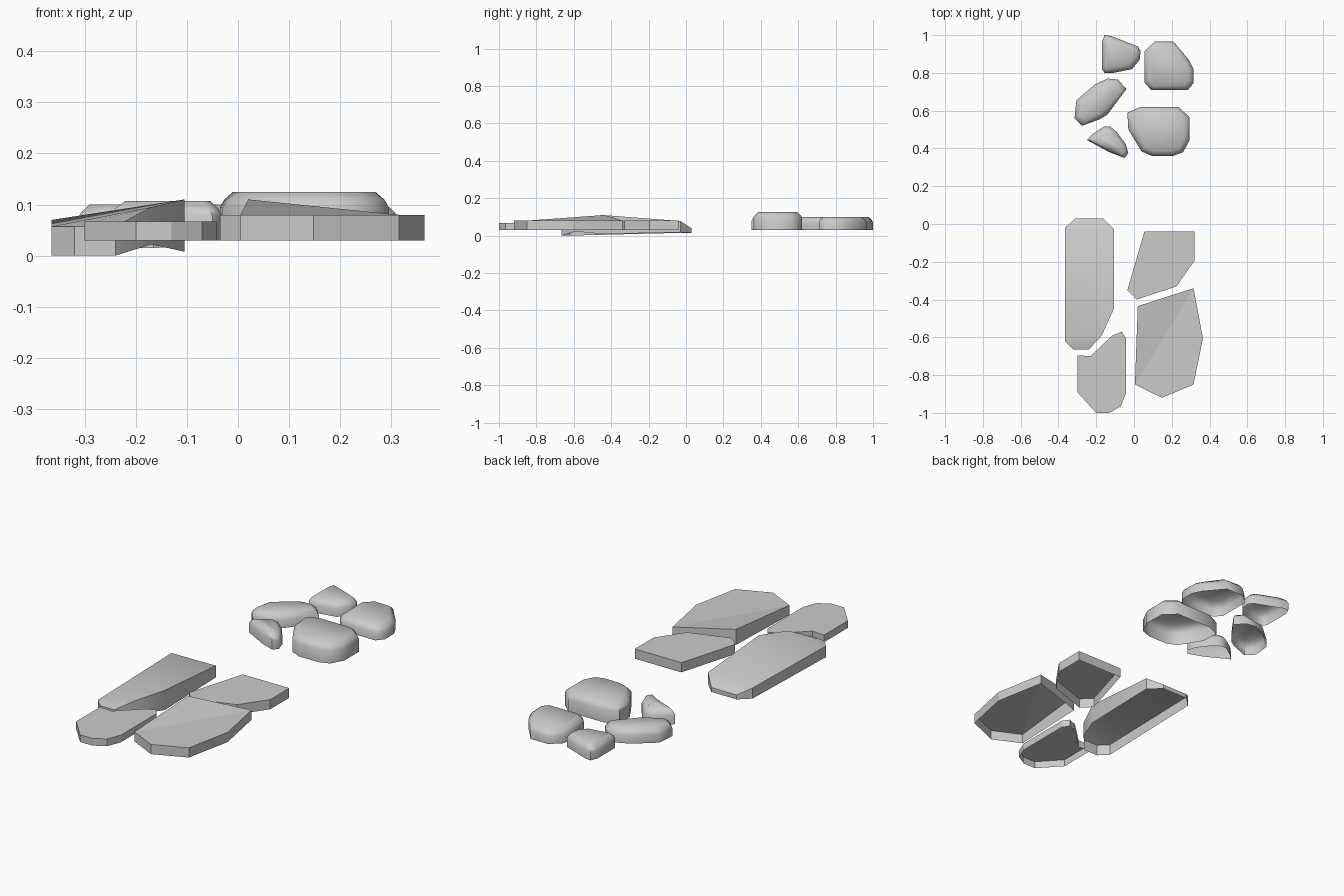
import bpy, bmesh, math
from mathutils import Vector

if "Cube" in bpy.data.objects:
    bpy.data.objects.remove(bpy.data.objects["Cube"])


def finish(bm, name, angle):
    bmesh.ops.recalc_face_normals(bm, faces=bm.faces)
    # open shells: make sure the tops face upwards
    if max(bm.faces, key=lambda f: f.calc_center_median().z).normal.z < 0:
        bmesh.ops.reverse_faces(bm, faces=bm.faces)
    me = bpy.data.meshes.new(name)
    bm.to_mesh(me)
    bm.free()
    ob = bpy.data.objects.new(name, me)
    bpy.context.collection.objects.link(ob)
    bpy.ops.object.select_all(action='DESELECT')
    ob.select_set(True)
    bpy.context.view_layer.objects.active = ob
    if angle:
        bpy.ops.object.shade_smooth_by_angle(angle=math.radians(angle))


def shell(name, rings, tops=None, angle=0):
    """Bridge stacked rings of points, cap the top, leave the bottom open."""
    bm = bmesh.new()
    rows = [[bm.verts.new(p) for p in r] for r in rings]
    n = len(rows[0])
    for a, b in zip(rows, rows[1:]):
        for i in range(n):
            j = (i + 1) % n
            bm.faces.new((a[i], a[j], b[j], b[i]))
    for idx in tops or [range(n)]:
        bm.faces.new([rows[-1][i] for i in idx])
    finish(bm, name, angle)


def slab(name, pts, low, high, tops=None, angle=0):
    n = len(pts)
    low = low if isinstance(low, list) else [low] * n
    high = high if isinstance(high, list) else [high] * n
    shell(name, [[(x, y, z) for (x, y), z in zip(pts, h)] for h in (low, high)], tops, angle)


def pebble(name, pts, high, inset=0.03):
    c = sum((Vector(p) for p in pts), Vector((0, 0))) / len(pts)
    rings = []
    for d, z in ((0, 0.03), (0, high - 0.03), (inset * 0.33, high - 0.015), (inset, high)):
        ring = []
        for p in pts:
            v = Vector(p)
            v += (c - v).normalized() * d
            ring.append((v.x, v.y, z))
        rings.append(ring)
    shell(name, rings, angle=60)


# flat paving slabs at the front
slab("long_tilted_slab",
     [(-.31, .03), (-.165, .03), (-.105, -.03), (-.105, -.445), (-.17, -.59),
      (-.24, -.665), (-.32, -.665), (-.365, -.62), (-.365, -.02)],
     [.015, .015, .018, .008, .022, 0, 0, 0, .015],
     [.038, .038, .078, .11, .095, .057, .057, .057, .07],
     [(0, 1, 2, 8), (2, 3, 8), (3, 7, 8), (3, 4, 7), (4, 5, 6, 7)], 35)
slab("small_right_slab",
     [(.055, -.04), (.32, -.04), (.32, -.195), (.225, -.33), (.015, -.4), (-.035, -.35)],
     .03, .08)
slab("front_left_slab",
     [(-.30, -.695), (-.23, -.70), (-.115, -.59), (-.065, -.57), (-.042, -.605),
      (-.042, -.895), (-.07, -.965), (-.13, -1), (-.20, -1), (-.30, -.89)],
     .03, .067)
slab("large_right_slab",
     [(.02, -.435), (.315, -.34), (.365, -.605), (.315, -.85), (.148, -.92), (.005, -.85)],
     .03, [.11, .08, .08, .08, .08, .08], [(5, 0, 1), (1, 2, 3, 4, 5)])

# rounded cobbles at the back
pebble("back_left_cobble",
       [(-.155, 1), (-.12, .995), (.02, .94), (.035, .915), (.03, .87),
        (-.01, .82), (-.11, .80), (-.155, .80), (-.17, .82), (-.17, .965)], .10)
pebble("back_right_cobble",
       [(.11, .965), (.21, .965), (.29, .87), (.315, .82), (.315, .745),
        (.285, .71), (.09, .71), (.055, .75), (.055, .915)], .10)
pebble("middle_left_cobble",
       [(-.14, .77), (-.085, .765), (-.04, .715), (-.14, .58), (-.18, .555),
        (-.275, .52), (-.315, .56), (-.305, .655), (-.205, .74)], .10)
pebble("large_cobble",
       [(.035, .62), (.235, .62), (.295, .565), (.295, .445), (.26, .38),
        (.205, .36), (.095, .36), (.04, .385), (-.03, .5), (-.035, .59)], .125)
pebble("small_cobble",
       [(-.16, .515), (-.125, .515), (-.09, .485), (-.045, .425), (-.03, .375),
        (-.05, .35), (-.13, .38), (-.25, .445), (-.22, .475)], .107)
